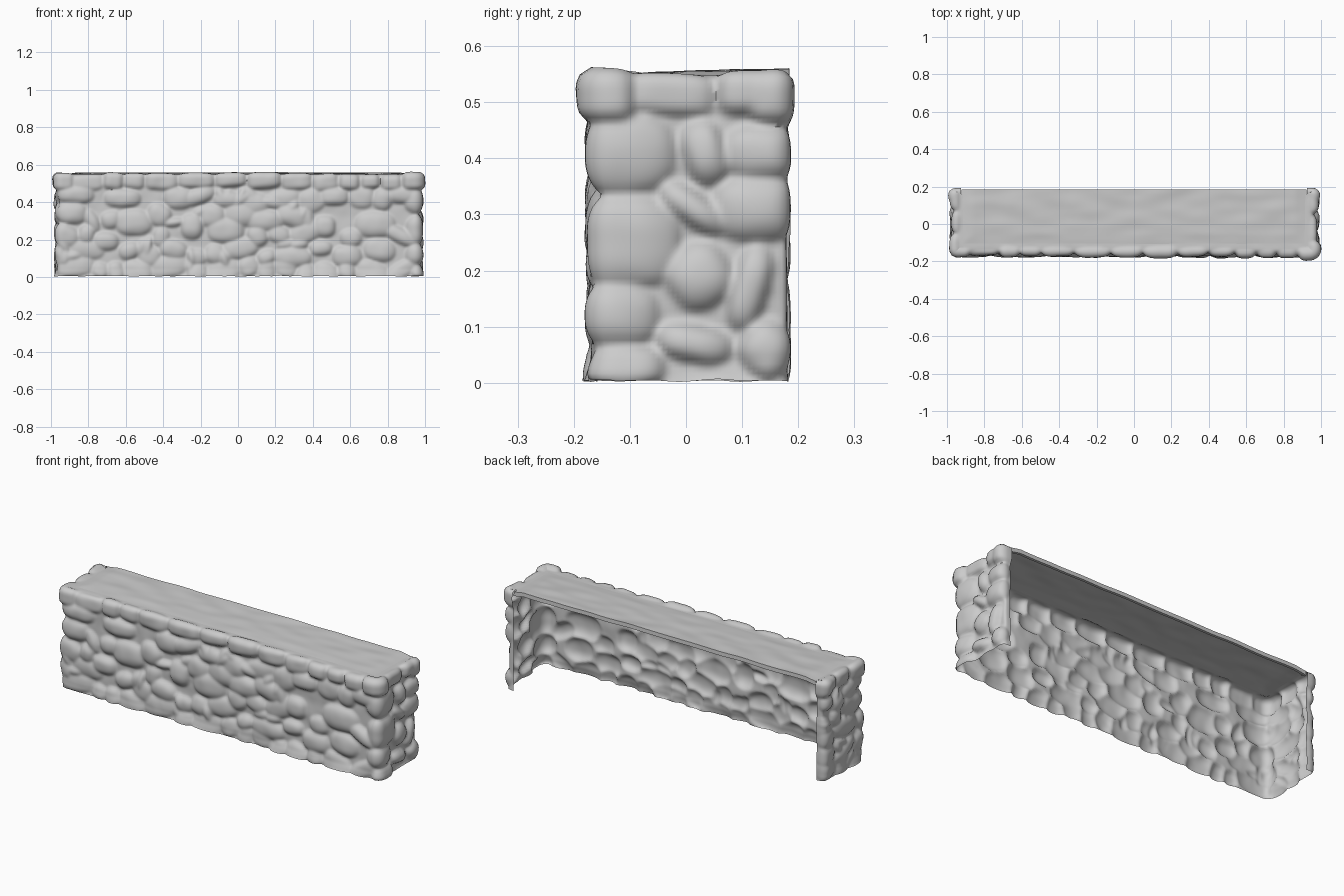
import bpy, bmesh, math, random
from mathutils import Vector, noise

random.seed(11)
cube = bpy.data.objects.get("Cube")
if cube:
    bpy.data.objects.remove(cube, do_unlink=True)

stone_grey = bpy.data.materials.new("stone_grey")
stone_grey.use_nodes = True
GREY = (0.6, 0.6, 0.6, 1)
stone_grey.diffuse_color = GREY
stone_grey.node_tree.nodes["Principled BSDF"].inputs["Base Color"].default_value = GREY

STEP = 0.0085
HALF_X, FRONT_Y, BACK_Y, TOP_Z = 0.957, -0.15, 0.18, 0.549


def resample(corners, rounds):
    """Evenly sampled polyline with softened corners: points, normals, arc lengths."""
    pts = []
    for a, b in zip(corners, corners[1:]):
        a, b = Vector(a), Vector(b)
        n = max(2, round((b - a).length / STEP))
        pts += [a.lerp(b, i / n) for i in range(n)]
    pts.append(Vector(corners[-1]))
    for _ in range(rounds):
        pts = [pts[0]] + [(p + q * 2 + r) / 4 for p, q, r in zip(pts, pts[1:], pts[2:])] + [pts[-1]]
    normals, arc = [], [0.0]
    for i, p in enumerate(pts):
        t = (pts[min(i + 1, len(pts) - 1)] - pts[max(i - 1, 0)]).normalized()
        normals.append(Vector((t.y, -t.x)))
        if i:
            arc.append(arc[-1] + (p - pts[i - 1]).length)
    return pts, normals, arc


def make_grid(name, rows):
    """Smooth mesh sheet from rows of points."""
    bm = bmesh.new()
    vs = [[bm.verts.new(p) for p in row] for row in rows]
    for r0, r1 in zip(vs, vs[1:]):
        for i in range(len(r0) - 1):
            bm.faces.new((r0[i], r0[i + 1], r1[i + 1], r1[i]))
    mesh = bpy.data.meshes.new(name)
    bm.to_mesh(mesh)
    bm.free()
    mesh.materials.append(stone_grey)
    ob = bpy.data.objects.new(name, mesh)
    bpy.context.collection.objects.link(ob)
    bpy.ops.object.select_all(action='DESELECT')
    ob.select_set(True)
    bpy.context.view_layer.objects.active = ob
    bpy.ops.object.shade_smooth_by_angle(angle=math.radians(75))


# Plan of the wall: two ends with a narrow return at the back, joined by the front
plan, plan_n, plan_u = resample(
    [(-0.925, BACK_Y), (-HALF_X, BACK_Y), (-HALF_X, FRONT_Y),
     (HALF_X, FRONT_Y), (HALF_X, BACK_Y), (0.925, BACK_Y)], 3)
# Upright section: offset from the plan against height, rolling over at the top
section, section_n, section_v = resample([(0, 0), (0, TOP_Z), (-0.045, TOP_Z)], 4)
LENGTH = plan_u[-1]
CORNER = 0.032 + BACK_Y - FRONT_Y
FRONT_RIGHT = LENGTH - CORNER

# Stones: centre, half sizes, tilt, bulge, squareness
stones = []


def add_stone(u, v, ru, rv, tilt, bulge, power):
    stones.append((u, v, ru, rv, math.cos(tilt), math.sin(tilt), bulge, power))


# Prominent stones of the front: x, z, half width, half height
for x, z, rx, rz in [(-0.88, 0.44, 0.1, 0.05), (-0.9, 0.34, 0.08, 0.06), (-0.57, 0.29, 0.1, 0.07),
                     (-0.63, 0.42, 0.1, 0.05), (-0.26, 0.27, 0.06, 0.07), (-0.08, 0.25, 0.1, 0.07),
                     (0.13, 0.3, 0.1, 0.06), (0.45, 0.27, 0.06, 0.06), (0.72, 0.28, 0.11, 0.07),
                     (0.5, 0.43, 0.08, 0.05), (0.87, 0.44, 0.09, 0.05), (-0.33, 0.42, 0.08, 0.06),
                     (0.57, 0.11, 0.08, 0.06), (-0.72, 0.19, 0.07, 0.05)]:
    add_stone(CORNER + HALF_X + x, z, rx, rz, 0, 0.029, 2.5)
# Stones of the left end: y, z, half width, half height, tilt
for y, z, ry, rz, tilt in [(-0.11, 0.41, 0.1, 0.075, 0), (0.04, 0.41, 0.04, 0.06, 0.3),
                           (0.14, 0.41, 0.07, 0.05, 0), (0.13, 0.31, 0.08, 0.06, 0),
                           (-0.1, 0.25, 0.1, 0.085, 0), (0.03, 0.19, 0.06, 0.06, 0.6),
                           (0.12, 0.17, 0.08, 0.035, 1.3), (-0.12, 0.12, 0.08, 0.06, 0),
                           (0.02, 0.07, 0.07, 0.035, -0.2), (-0.1, 0.03, 0.07, 0.04, 0),
                           (0.15, 0.06, 0.05, 0.05, 0.9), (0.02, 0.31, 0.07, 0.03, -0.6)]:
    add_stone(FRONT_RIGHT + y - FRONT_Y, z, ry, rz, tilt, 0.033, 2.5)
placed = list(stones)


def is_free(u, v):
    return u < FRONT_RIGHT + 0.03 and all(
        ((u - s[0]) / s[2]) ** 2 + ((v - s[1]) / s[3]) ** 2 > 1.5 for s in placed)


# Rough courses of rounded stones between them
for course in range(5):
    u = random.uniform(-0.05, 0.03)
    while u < LENGTH:
        half = random.uniform(0.04, 0.095)
        v = 0.035 + 0.094 * course + random.uniform(-0.025, 0.025)
        if is_free(u + half, v):
            add_stone(u + half, v, half * 1.1, random.uniform(0.04, 0.065),
                      random.uniform(-0.5, 0.5), random.uniform(0.018, 0.03), 2.3)
        u += half * 2
# Small tilted stones wedged in the gaps
for _ in range(70):
    u, v = random.uniform(0, LENGTH), random.uniform(0.03, 0.43)
    if is_free(u, v):
        add_stone(u, v, random.uniform(0.045, 0.07), random.uniform(0.02, 0.035),
                  random.uniform(-1.4, 1.4), random.uniform(0.016, 0.027), 2)
# Blocky capping course
u = -0.02
while u < LENGTH:
    half = random.uniform(0.05, 0.1)
    add_stone(u + half, 0.512 + random.uniform(-0.01, 0.012), half,
              random.uniform(0.036, 0.055), random.uniform(-0.12, 0.12),
              random.uniform(0.018, 0.034), 3.5)
    u += half * 2
# Larger blocks at the top corners
for u, bulge in ((0.03, 0.035), (CORNER, 0.03), (FRONT_RIGHT, 0.046), (LENGTH - 0.03, 0.038)):
    add_stone(u, 0.51, 0.07, 0.05, 0, bulge, 4)


def bulge_at(u, v):
    best = 0.0
    for cu, cv, ru, rv, c, s, bulge, power in stones:
        du, dv = u - cu, v - cv
        if abs(du) > 0.13 or abs(dv) > 0.13:
            continue
        a, b = (du * c + dv * s) / ru, (dv * c - du * s) / rv
        d = abs(a) ** power + abs(b) ** power
        if d < 1:
            best = max(best, bulge * (1 - d) ** 0.65)
    return best


def soften(field):
    """Average each value with its neighbours so that stones melt together."""
    h, w = len(field), len(field[0])
    return [[(field[j][i] * 2 + field[max(j - 1, 0)][i] + field[min(j + 1, h - 1)][i]
              + field[j][max(i - 1, 0)] + field[j][min(i + 1, w - 1)]) / 6
             for i in range(w)] for j in range(h)]


# Stone wall shell
field = soften([[bulge_at(u, v) for u in plan_u] for v in section_v])
rows = []
for sp, sn, v, bulges in zip(section, section_n, section_v, field):
    fade = min(1, max(0, (section_v[-1] - v) / 0.045))
    row = []
    for p, n, u, bulge in zip(plan, plan_n, plan_u, bulges):
        grain = noise.noise(Vector((u * 14, v * 14, 0))) * 0.004
        d = (bulge + grain + 0.01 * max(0, 1 - v / 0.04)) * fade
        # the return at the back is nearly flat
        d *= 1 - 0.65 * max(0, n.y)
        out = sp.x + sn.x * d
        z = sp.y + sn.y * d * 0.7 + (0.004 + grain) * (v < 0.004)
        row.append((p.x + n.x * out, p.y + n.y * out, max(0, z)))
    rows.append(row)
make_grid("stone_wall", rows)

# Top slab: nearly flat, level with the wall's roll-over, with a folded rim at the back
rows = []
y0, x1 = FRONT_Y + 0.035, HALF_X - 0.035
for j in range(25):
    y = y0 + (0.184 - y0) * j / 24
    row = []
    for i in range(121):
        x = x1 * (i / 60 - 1)
        inner = min(1, (x1 - abs(x)) / 0.06, (y - y0) / 0.06)
        wave = 0.004 + noise.noise(Vector((x * 6, y * 14, 3))) * 0.005
        row.append((x, y, TOP_Z - 0.001 + (wave + 0.006 * j / 24) * inner))
    rows.append(row)
rows.append([(x, y + 0.001, z - 0.022) for x, y, z in rows[-1]])
rows.append([(x, y - 0.015, z) for x, y, z in rows[-1]])
make_grid("top_slab", rows)
